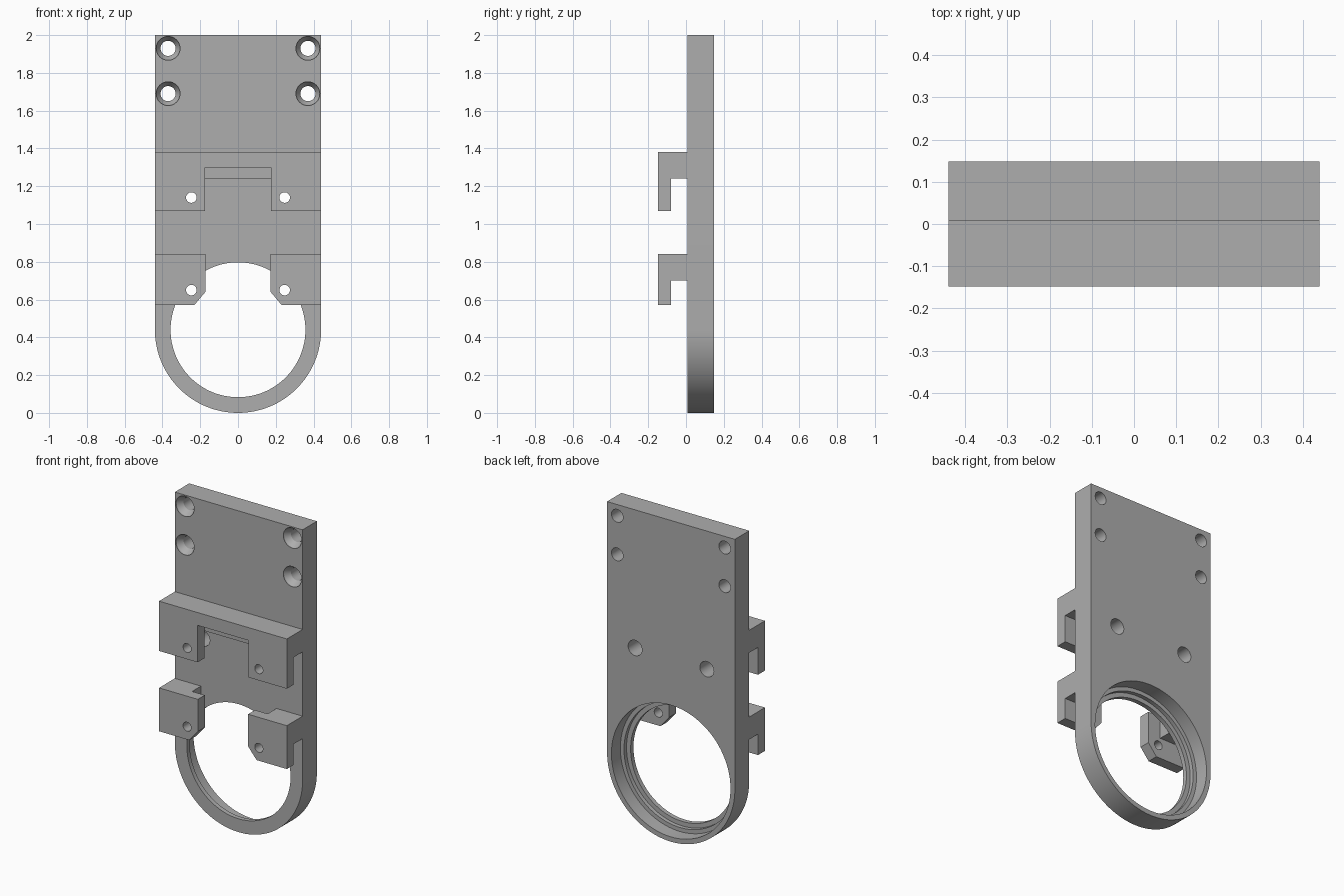
import bpy, bmesh, math

if "Cube" in bpy.data.objects:
    bpy.data.objects.remove(bpy.data.objects["Cube"], do_unlink=True)

# Single grey material
grey = bpy.data.materials.new("plain_grey")
grey.use_nodes = True
colour = (0.42, 0.42, 0.42, 1)
grey.diffuse_color = colour
grey.node_tree.nodes["Principled BSDF"].inputs["Base Color"].default_value = colour

HALF = 0.44          # half width, also radius of the rounded end
FRONT, BACK = 0.007, 0.148
LIP_FRONT, LIP_BACK = -0.148, -0.08


def make_object(name, bm):
    bmesh.ops.recalc_face_normals(bm, faces=bm.faces)
    mesh = bpy.data.meshes.new(name)
    bm.to_mesh(mesh)
    bm.free()
    mesh.materials.append(grey)
    obj = bpy.data.objects.new(name, mesh)
    bpy.context.collection.objects.link(obj)
    return obj


def prism(name, outline, y0, y1):
    """Extrude an x-z outline from y0 to y1."""
    bm = bmesh.new()
    face = bm.faces.new([bm.verts.new((x, y0, z)) for x, z in outline])
    out = bmesh.ops.extrude_face_region(bm, geom=[face])
    verts = [v for v in out["geom"] if isinstance(v, bmesh.types.BMVert)]
    bmesh.ops.translate(bm, verts=verts, vec=(0, y1 - y0, 0))
    return make_object(name, bm)


def turned(name, x, z, profile, sides):
    """Solid of revolution about a y-axis line; profile is (y, radius)."""
    bm = bmesh.new()
    rings = []
    for y, r in profile:
        rings.append([bm.verts.new((x + r * math.cos(2 * math.pi * i / sides), y,
                                    z + r * math.sin(2 * math.pi * i / sides)))
                      for i in range(sides)])
    for a, b in zip(rings, rings[1:]):
        for i in range(sides):
            j = (i + 1) % sides
            bm.faces.new((a[i], a[j], b[j], b[i]))
    bm.faces.new(rings[0])
    bm.faces.new(rings[-1])
    return make_object(name, bm)


def boolean(obj, tool, operation):
    """Apply a boolean, then discard the tool object."""
    mod = obj.modifiers.new("boolean", "BOOLEAN")
    mod.operation, mod.object, mod.solver = operation, tool, "EXACT"
    bpy.context.view_layer.objects.active = obj
    bpy.ops.object.modifier_apply(modifier=mod.name)
    bpy.data.objects.remove(tool, do_unlink=True)


def finish(obj):
    bpy.ops.object.select_all(action="DESELECT")
    obj.select_set(True)
    bpy.context.view_layer.objects.active = obj
    bpy.ops.object.shade_smooth_by_angle(angle=math.radians(25))


# Back plate with a rounded lower end
steps = 64
outline = [(HALF, 2), (-HALF, 2)]
for i in range(steps + 1):
    a = math.pi + math.pi * i / steps
    outline.append((HALF * math.cos(a), HALF + HALF * math.sin(a)))
plate = prism("back_plate", outline, FRONT, BACK)

# Large opening, stepped wider towards the back
boolean(plate, turned("opening_cutter", 0, HALF,
                      [(-0.05, 0.357), (0.035, 0.357), (0.035, 0.385),
                       (0.06, 0.385), (0.06, 0.41), (0.2, 0.41)], 128), "DIFFERENCE")

for side in (-1, 1):
    # Countersunk screw holes
    for z in (1.69, 1.93):
        boolean(plate, turned("screw_cutter", side * 0.37, z,
                              [(-0.05, 0.063), (0.015, 0.063), (0.05, 0.04), (0.2, 0.04)], 32),
                "DIFFERENCE")
    # Access holes behind the upper clip
    boolean(plate, turned("access_cutter", side * 0.247, 1.14,
                          [(-0.05, 0.048), (0.2, 0.048)], 32), "DIFFERENCE")

# Upper clip: notched lip in front of a full-width bridge
upper_lip = prism("upper_clip_lip",
                  [(-HALF, 1.07), (-0.175, 1.07), (-0.175, 1.30), (0.175, 1.30),
                   (0.175, 1.07), (HALF, 1.07), (HALF, 1.38), (-HALF, 1.38)],
                  LIP_FRONT, LIP_BACK)
for side in (-1, 1):
    boolean(upper_lip, turned("pin_cutter", side * 0.247, 1.14,
                              [(-0.2, 0.028), (-0.04, 0.028)], 24), "DIFFERENCE")
upper_bridge = prism("upper_clip_bridge",
                     [(-HALF, 1.24), (HALF, 1.24), (HALF, 1.38), (-HALF, 1.38)],
                     LIP_BACK, FRONT)
parts = [plate, upper_lip, upper_bridge]

# Lower clips: chamfered lip and a narrower bridge on each side
for side, label in ((1, "left"), (-1, "right")):
    lip = prism(label + "_lower_clip_lip",
                [(side * x, z) for x, z in ((0.232, 0.57), (HALF, 0.57), (HALF, 0.84),
                                            (0.173, 0.84), (0.173, 0.64))],
                LIP_FRONT, LIP_BACK)
    boolean(lip, turned("pin_cutter", side * 0.247, 0.65,
                        [(-0.2, 0.028), (-0.04, 0.028)], 24), "DIFFERENCE")
    bridge = prism(label + "_lower_clip_bridge",
                   [(side * x, z) for x, z in ((0.26, 0.70), (HALF, 0.70),
                                               (HALF, 0.84), (0.26, 0.84))],
                   LIP_BACK, FRONT)
    parts += [lip, bridge]

for part in parts:
    finish(part)
